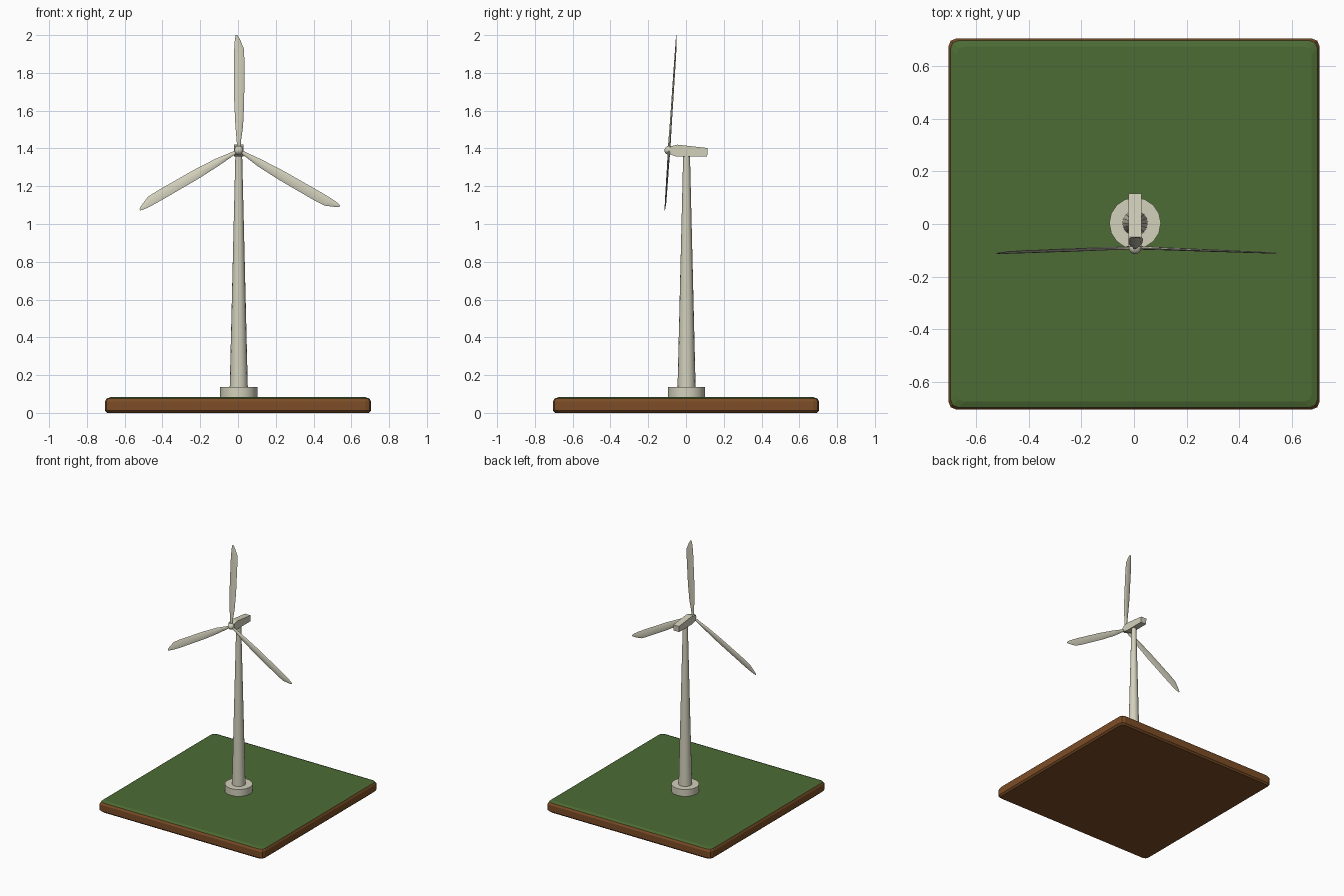
import bpy, bmesh
from math import sin, cos, pi, radians
from mathutils import Matrix, Vector

if "Cube" in bpy.data.objects:
    bpy.data.objects.remove(bpy.data.objects["Cube"])


def material(name, rgb):
    m = bpy.data.materials.new(name)
    m.diffuse_color = (*rgb, 1)
    m.use_nodes = True
    m.node_tree.nodes["Principled BSDF"].inputs["Base Color"].default_value = m.diffuse_color
    return m


CREAM = material("cream", (0.65, 0.63, 0.50))
GREEN = material("grass_green", (0.075, 0.15, 0.035))
BROWN = material("earth_brown", (0.20, 0.075, 0.02))
CX, CY = 0.004, 0.003          # tower axis
HUB = Vector((CX, -0.09, 1.39))


def make_object(name, bm, mats, smooth=None):
    bmesh.ops.recalc_face_normals(bm, faces=bm.faces)
    me = bpy.data.meshes.new(name)
    bm.to_mesh(me)
    bm.free()
    ob = bpy.data.objects.new(name, me)
    bpy.context.collection.objects.link(ob)
    for m in mats:
        me.materials.append(m)
    if smooth:
        bpy.context.view_layer.objects.active = ob
        ob.select_set(True)
        bpy.ops.object.shade_smooth_by_angle(angle=radians(smooth))
        ob.select_set(False)
    return ob


def loft(bm, rings):
    """Skin closed rings of equal point count and cap both ends."""
    loops = [[bm.verts.new(p) for p in ring] for ring in rings]
    n = len(loops[0])
    for a, b in zip(loops, loops[1:]):
        for i in range(n):
            j = (i + 1) % n
            bm.faces.new((a[i], a[j], b[j], b[i]))
    bm.faces.new(loops[0])
    bm.faces.new(loops[-1])


def circle(r, z, n):
    return [(CX + r * cos(2 * pi * i / n), CY + r * sin(2 * pi * i / n), z) for i in range(n)]


def rounded_square(h, z, r=0.03):
    pts = []
    for k, (sx, sy) in enumerate(((1, 1), (-1, 1), (-1, -1), (1, -1))):
        for s in range(3):
            a = k * pi / 2 + s * pi / 4
            pts.append((sx * (h - r) + r * cos(a), sy * (h - r) + r * sin(a), z))
    return pts


# ground slab: earth sides with a grassy top
bm = bmesh.new()
loft(bm, [rounded_square(h, z) for h, z in
          ((0.693, 0), (0.705, 0.012), (0.705, 0.06), (0.697, 0.075), (0.675, 0.083))])
bm.normal_update()
for f in bm.faces:
    f.material_index = int(f.calc_center_median().z > 0.07)
make_object("ground_slab", bm, [BROWN, GREEN])

# round foundation
bm = bmesh.new()
loft(bm, [circle(0.098, 0.08, 16), circle(0.098, 0.136, 16)])
make_object("foundation", bm, [CREAM], 30)

# tapered tower
bm = bmesh.new()
loft(bm, [circle(0.048, 0.13, 16), circle(0.018, 1.365, 16)])
make_object("tower", bm, [CREAM], 30)

# nacelle: side profile extruded across x
profile = [(-0.085, 1.41), (-0.045, 1.42), (0.115, 1.402),
           (0.112, 1.357), (-0.05, 1.357), (-0.085, 1.368)]
bm = bmesh.new()
loft(bm, [[(CX + s * 0.024, y, z) for y, z in profile] for s in (-1, 1)])
make_object("nacelle", bm, [CREAM])

# hub
bm = bmesh.new()
bmesh.ops.create_uvsphere(bm, u_segments=16, v_segments=10, radius=0.024,
                          matrix=Matrix.Translation(HUB) @ Matrix.Rotation(pi / 2, 4, 'X'))
make_object("hub", bm, [CREAM], 40)

# blades: lens sections (distance, left edge, right edge, thickness)
sections = [(0.0, -0.008, 0.008, 0.014), (0.05, -0.011, 0.012, 0.013),
            (0.13, -0.018, 0.023, 0.011), (0.26, -0.024, 0.029, 0.010),
            (0.48, -0.025, 0.030, 0.007), (0.54, -0.024, 0.027, 0.006),
            (0.585, -0.021, 0.008, 0.005), (0.611, -0.016, -0.006, 0.003)]
tilt = Matrix.Rotation(radians(-3.8), 4, 'X')
pitch = Matrix.Rotation(radians(5), 4, 'Z')
for k in range(3):
    bm = bmesh.new()
    loft(bm, [[((a + b) / 2 + (b - a) / 2 * cos(i * pi / 4), t / 2 * sin(i * pi / 4), d)
               for i in range(8)] for d, a, b, t in sections])
    bm.transform(Matrix.Translation(HUB) @ tilt @ Matrix.Rotation(k * 2 * pi / 3, 4, 'Y') @ pitch)
    make_object(f"blade_{k + 1}", bm, [CREAM], 40)
